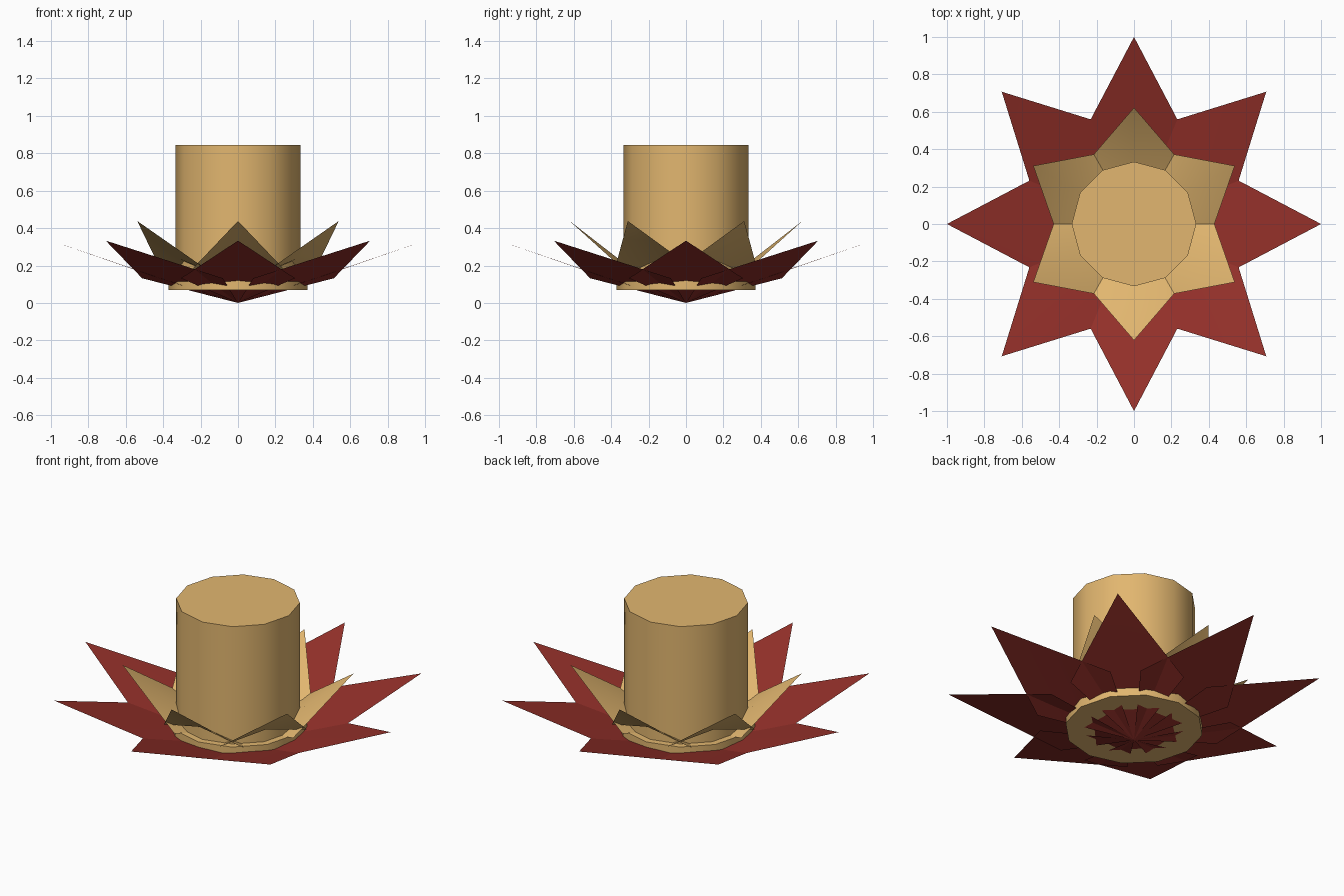
import bpy, bmesh
from math import radians, pi
from mathutils import Matrix, Vector

cube = bpy.data.objects.get("Cube")
if cube:
    bpy.data.objects.remove(cube, do_unlink=True)


def make_material(name, rgb):
    mat = bpy.data.materials.new(name)
    mat.use_nodes = True
    mat.diffuse_color = (*rgb, 1)
    mat.node_tree.nodes["Principled BSDF"].inputs["Base Color"].default_value = (*rgb, 1)
    return mat


tan = make_material("warm tan", (0.76, 0.47, 0.16))
red = make_material("deep red", (0.3, 0.03, 0.023))


def finish(name, bm, mat):
    mesh = bpy.data.meshes.new(name)
    bm.to_mesh(mesh)
    bm.free()
    mesh.materials.append(mat)
    obj = bpy.data.objects.new(name, mesh)
    bpy.context.collection.objects.link(obj)
    bpy.ops.object.select_all(action="DESELECT")
    obj.select_set(True)
    bpy.context.view_layer.objects.active = obj
    bpy.ops.object.shade_smooth_by_angle(angle=radians(40))
    return obj


def drum(name, radius, bottom, top, mat):
    """Twelve-sided upright cylinder with a corner on each axis."""
    bm = bmesh.new()
    bmesh.ops.create_cone(bm, cap_ends=True, segments=12, radius1=radius, radius2=radius,
                          depth=top - bottom,
                          matrix=Matrix.Translation((0, 0, (top + bottom) / 2)))
    return finish(name, bm, mat)


def petal_ring(name, count, start, base, middle, wing, tip, mat):
    """Ring of kite petals; middle lies on the centre line, wing is the widest corner."""
    bm = bmesh.new()
    left, right = Vector(wing), Vector((wing[0], -wing[1], wing[2]))
    for i in range(count):
        turn = Matrix.Rotation(start + 2 * pi * i / count, 3, "Z")
        b, m, l, r, t = [bm.verts.new(turn @ Vector(p)) for p in (base, middle, left, right, tip)]
        for tri in ((b, m, l), (b, r, m), (m, t, l), (m, r, t)):
            bm.faces.new(tri)
    bm.normal_update()
    for f in bm.faces:
        if f.normal.z < 0:
            f.normal_flip()
    return finish(name, bm, mat)


# Candle and the plate it stands on
drum("candle", 0.333, 0.1, 0.845, tan)
drum("base_plate", 0.372, 0.068, 0.15, tan)

# Petals
petal_ring("outer_petals", 8, 0, (0, 0, 0), (0.42, 0, 0.135), (0.42, 0.305, 0.132),
           (1, 0, 0.333), red)
petal_ring("inner_petals", 6, pi / 6, (0, 0, 0.08), (0.36, 0, 0.235), (0.32, 0.26, 0.165),
           (0.622, 0, 0.438), tan)
